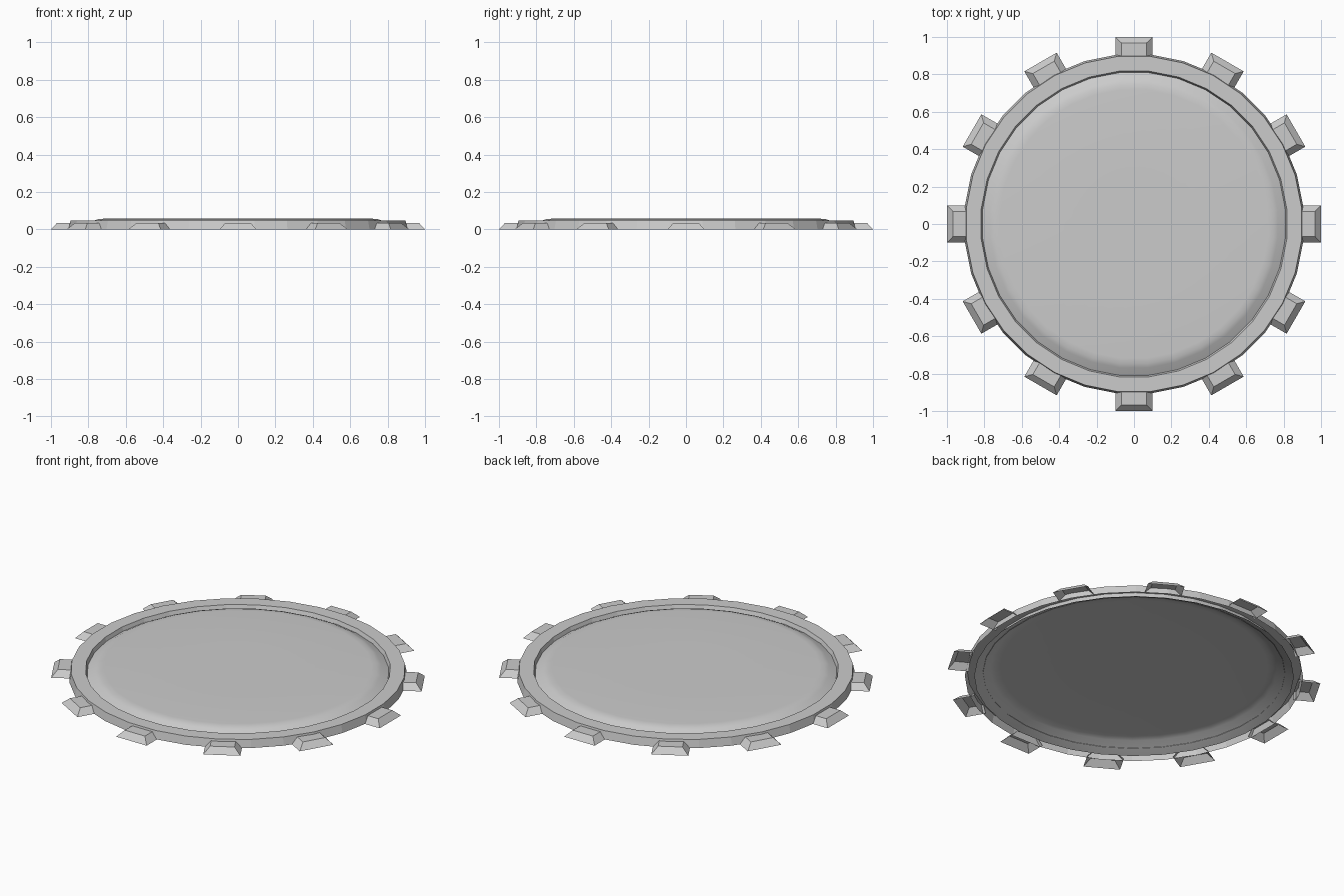
import bpy, bmesh
from math import sin, cos, pi, radians
from mathutils import Matrix

if "Cube" in bpy.data.objects:
    bpy.data.objects.remove(bpy.data.objects["Cube"])

SIDES = 32
TEETH = 12

grey = bpy.data.materials.new("light grey")
grey.use_nodes = True
colour = (0.6, 0.6, 0.6, 1)
grey.diffuse_color = colour
grey.node_tree.nodes["Principled BSDF"].inputs["Base Color"].default_value = colour


def finish(bm, name):
    mesh = bpy.data.meshes.new(name)
    bm.to_mesh(mesh)
    bm.free()
    mesh.materials.append(grey)
    obj = bpy.data.objects.new(name, mesh)
    bpy.context.collection.objects.link(obj)
    return obj


def lathe(name, profile, capped=False):
    """Spin (radius, z) points, listed from the inside out, about z."""
    bm = bmesh.new()
    rings = []
    for r, z in profile:
        angles = [2 * pi * (i + 0.5) / SIDES for i in range(SIDES)]
        rings.append([bm.verts.new((r * cos(a), r * sin(a), z)) for a in angles])
    for a, b in zip(rings, rings[1:]):
        for i in range(SIDES):
            j = (i + 1) % SIDES
            bm.faces.new((a[i], b[i], b[j], a[j]))
    if capped:
        bm.faces.new(rings[0])
    return finish(bm, name)


# Flat-sided rim, open underneath
lathe("rim", [(0.812, 0.022), (0.821, 0.047), (0.9, 0.047), (0.91, 0)])

# Smooth shallow cover that dips below the rim at its edge
cover = lathe("centre_cover", [(0.3, 0.058), (0.72, 0.057), (0.75, 0.055),
                               (0.772, 0.047), (0.812, 0.025), (0.86, 0.003)],
              capped=True)
for face in cover.data.polygons:
    face.use_smooth = True

# Tapered teeth around the rim, hollow underneath
for n in range(TEETH):
    bm = bmesh.new()
    base = [bm.verts.new(p) for p in
            ((0.885, -0.1, 0), (1, -0.1, 0), (1, 0.1, 0), (0.885, 0.1, 0))]
    top = [bm.verts.new(p) for p in
           ((0.885, -0.066, 0.035), (0.967, -0.066, 0.035),
            (0.967, 0.066, 0.035), (0.885, 0.066, 0.035))]
    bm.faces.new(top)
    for i in range(3):
        bm.faces.new((base[i], base[i + 1], top[i + 1], top[i]))
    bm.transform(Matrix.Rotation(radians(360 / TEETH * n), 4, "Z"))
    finish(bm, f"tooth_{n + 1}")
